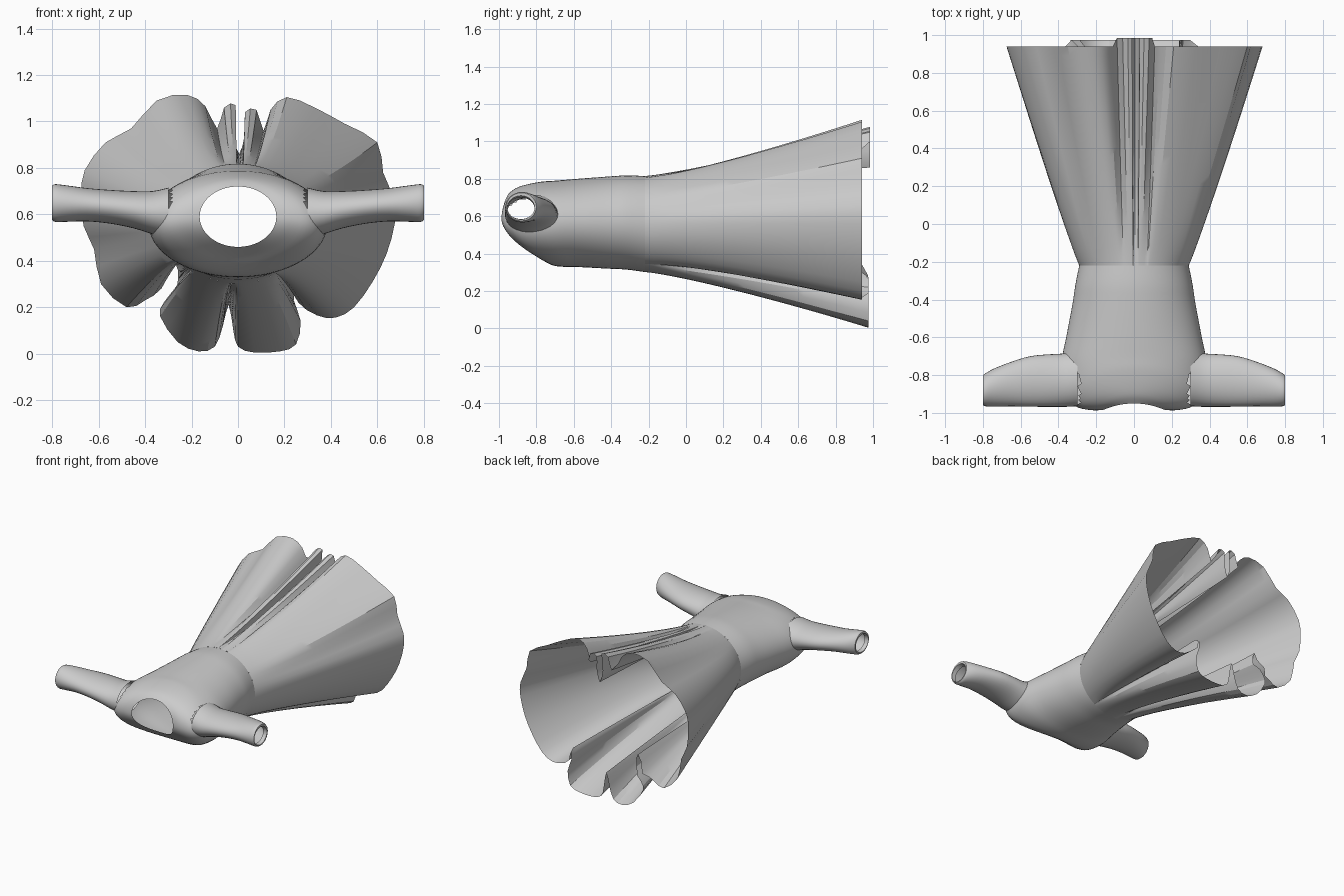
import bpy, bmesh, math
from mathutils import Vector

if "Cube" in bpy.data.objects:
    bpy.data.objects.remove(bpy.data.objects["Cube"])

CZ = 0.56  # height of the body axis


def loft(name, rings, closed=True, kill=None, angle=40):
    """Skin a list of closed rings; kill(centre) removes faces."""
    bm = bmesh.new()
    vs = [[bm.verts.new(p) for p in r] for r in rings]
    n = len(rings[0])
    for a, b in zip(vs, vs[1:]):
        for i in range(n):
            j = (i + 1) % n
            bm.faces.new((a[i], a[j], b[j], b[i]))
    if kill:
        bad = [f for f in bm.faces if kill(f.calc_center_median())]
        bmesh.ops.delete(bm, geom=bad, context='FACES')
    bmesh.ops.remove_doubles(bm, verts=bm.verts, dist=1e-5)
    bmesh.ops.recalc_face_normals(bm, faces=bm.faces)
    me = bpy.data.meshes.new(name)
    bm.to_mesh(me)
    bm.free()
    ob = bpy.data.objects.new(name, me)
    bpy.context.collection.objects.link(ob)
    bpy.ops.object.select_all(action='DESELECT')
    ob.select_set(True)
    bpy.context.view_layer.objects.active = ob
    bpy.ops.object.shade_smooth_by_angle(angle=math.radians(angle))
    return ob


def spline(p, k, u):
    """Catmull-Rom through a list of equal-length tuples, at segment k."""
    a, b, c, d = p
    return tuple(0.5 * (2*b[i] + (c[i]-a[i])*u + (2*a[i]-5*b[i]+4*c[i]-d[i])*u*u
                        + (3*b[i]-a[i]-3*c[i]+d[i])*u**3) for i in range(k))


def refine(rows, steps):
    out, k = [], len(rows[0])
    for i in range(len(rows) - 1):
        p = (rows[max(i-1, 0)], rows[i], rows[i+1], rows[min(i+2, len(rows)-1)])
        out += [spline(p, k, s / steps) for s in range(steps)]
    return out + [rows[-1]]


# bodice rows: half width, z bottom, z top, y at sides, y at back (top), y at front (bottom)
body = [(.165, .46, .72, -.985, -.95, -.89), (.23, .42, .75, -.985, -.91, -.835),
        (.31, .375, .77, -.965, -.85, -.78), (.365, .34, .785, -.90, -.77, -.72),
        (.385, .33, .79, -.75, -.70, -.66), (.355, .328, .80, -.58, -.58, -.57),
        (.325, .32, .812, -.42, -.42, -.42), (.31, .315, .818, -.32, -.32, -.32),
        (.29, .302, .815, -.22, -.22, -.22)]
N = 72


def body_ring(r):
    w, zb, zt, ys, yt, yb = r
    zc = (zb + zt) / 2
    pts = []
    for i in range(N):
        a = 2 * math.pi * i / N
        c, s = math.cos(a), math.sin(a)
        y = ys * c * c + (yt if s > 0 else yb) * s * s
        pts.append((w * c, y, zc + (zt - zb) / 2 * s))
    return pts


def in_sleeve(c):
    return (abs(c.x) > .29 and ((c.y + .83) / .125) ** 2 + ((c.z - .61) / .09) ** 2 < 1)


loft("bodice", [body_ring(r) for r in refine(body, 4)], kill=in_sleeve)

# sleeve rows: x, y front, y back, z bottom, z top (last row is the turned-in cuff)
sleeve = [(.30, -.965, -.67, .495, .715), (.37, -.968, -.685, .515, .70), (.45, -.968, -.69, .54, .70),
          (.55, -.967, -.70, .56, .705), (.65, -.965, -.73, .57, .713), (.74, -.967, -.765, .568, .725),
          (.785, -.965, -.79, .567, .73), (.80, -.96, -.80, .575, .725)]
cuff = [(.80, -.955, -.81, .583, .71), (.77, -.955, -.81, .585, .70)]
for side, label in ((1, "left"), (-1, "right")):
    rings = []
    for x, y0, y1, z0, z1 in refine(sleeve, 3) + cuff:
        ring = []
        for i in range(32):
            a = math.pi * i / 16
            ring.append((side * x, (y0 + y1) / 2 + (y1 - y0) / 2 * math.cos(a),
                         (z0 + z1) / 2 + (z1 - z0) / 2 * math.sin(a)))
        rings.append(ring)
    loft("sleeve_" + label, rings)

# hem outline (x, z) seen from the front, clockwise from the deep back fold
hem = [(.005, .86), (.03, .95), (.03, 1.04), (.08, 1.05), (.11, .96), (.14, 1.05), (.21, 1.105),
       (.33, 1.06), (.46, .99), (.60, .91), (.625, .78), (.675, .66), (.675, .56), (.64, .43),
       (.58, .31), (.50, .20), (.42, .155), (.34, .165), (.26, .22), (.25, .30), (.24, .23),
       (.27, .14), (.25, .04), (.18, .01), (.07, .005), (.0, .03), (-.02, .10), (-.04, .21),
       (-.065, .12), (-.10, .03), (-.17, .01), (-.26, .05), (-.335, .16), (-.32, .22),
       (-.26, .30), (-.27, .39), (-.33, .28), (-.40, .23), (-.48, .20), (-.59, .30), (-.62, .45),
       (-.665, .55), (-.675, .68), (-.66, .79), (-.57, .91), (-.46, .97), (-.35, 1.09),
       (-.22, 1.115), (-.14, 1.065), (-.09, .97), (-.06, 1.06), (-.01, 1.07), (-.02, .95)]
M = len(hem)
outline = []
for i in range(M):
    p = [hem[(i + d) % M] for d in (-1, 0, 1, 2)]
    outline += [spline(p, 2, u) for u in (0, .5)]

# skirt: straight pleats running from the waist ellipse to the hem
top = [math.atan2(x, z - CZ) for x, z in outline]
ang, last = [], -1e-3
for i, a in enumerate(top):
    a %= 2 * math.pi
    if i < 8 and a > math.pi:
        a = 0
    if i > len(top) - 8 and a < math.pi:
        a = 2 * math.pi - .02
    last = max(last + .004, min(a, 2 * math.pi - .004 * (len(top) - i)))
    ang.append(last)

rings = []
S = 24
for k in range(S + 1):
    t = k / S
    fx, fz = t ** .93, t ** 1.2
    ring = []
    for (x, z), a in zip(outline, ang):
        r = 1 / math.hypot(math.sin(a) / .29, math.cos(a) / .2565)
        wx, wz = r * math.sin(a), .5585 + r * math.cos(a)
        end = .94
        if z < .3 and abs(x) < .34:
            end = .975
        elif abs(x) < .1 and z > .8:
            end = .985
        ring.append((wx + (x - wx) * fx, -.22 + (end + .22) * t,
                     max(0, wz + (z - wz) * fz)))
    rings.append(ring)
loft("skirt", rings, angle=25)
